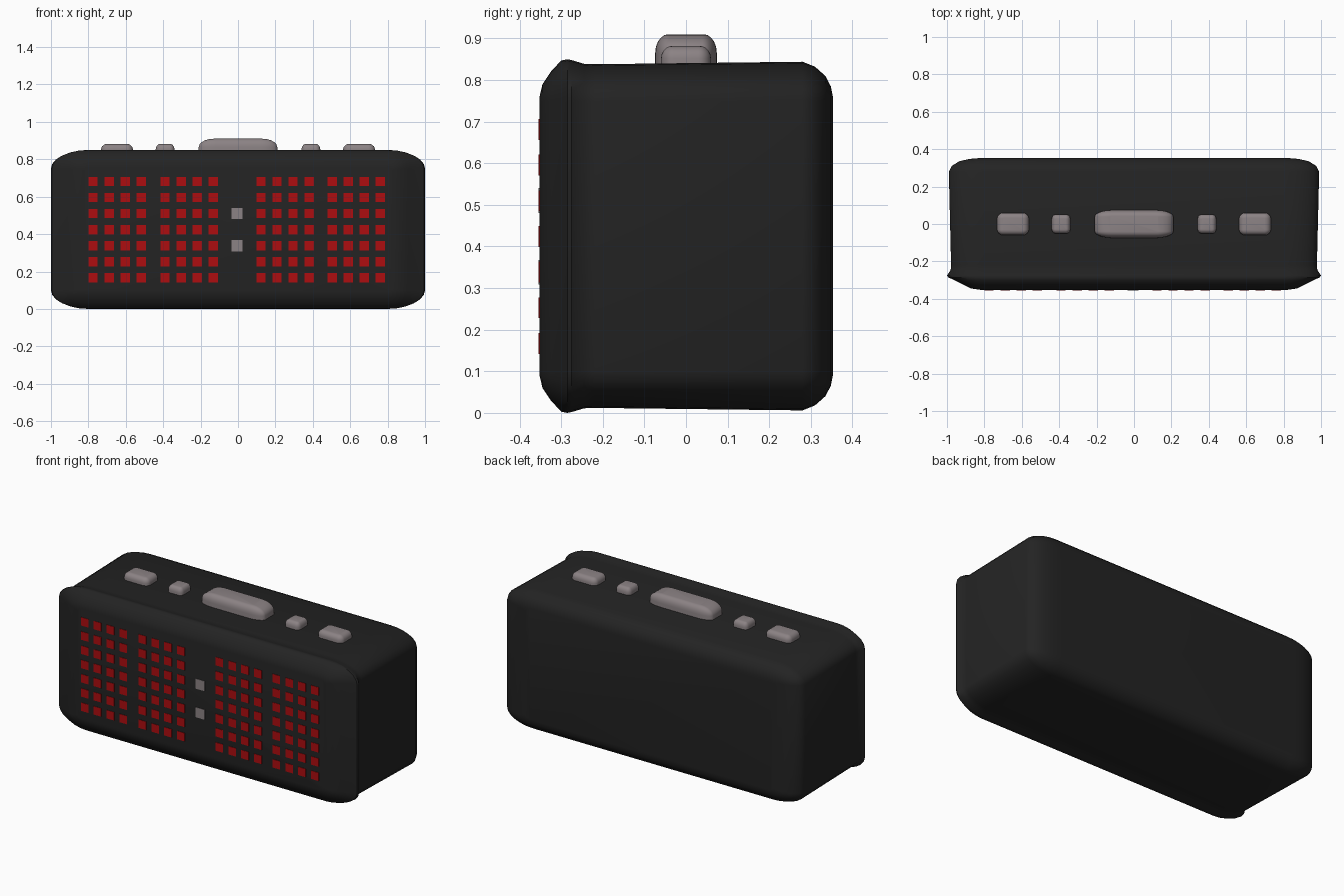
import bpy, bmesh, math

if "Cube" in bpy.data.objects:
    bpy.data.objects.remove(bpy.data.objects["Cube"])


def material(name, rgb):
    m = bpy.data.materials.new(name)
    m.diffuse_color = (*rgb, 1)
    m.use_nodes = True
    m.node_tree.nodes["Principled BSDF"].inputs["Base Color"].default_value = m.diffuse_color
    return m


BLACK = material("black casing", (0.017, 0.017, 0.017))
GREY = material("warm grey", (0.26, 0.225, 0.232))
RED = material("red light", (0.42, 0.004, 0.005))


def finish(bm, name, mat, smooth=True):
    bmesh.ops.recalc_face_normals(bm, faces=bm.faces)
    me = bpy.data.meshes.new(name)
    bm.to_mesh(me)
    bm.free()
    me.materials.append(mat)
    ob = bpy.data.objects.new(name, me)
    bpy.context.collection.objects.link(ob)
    if smooth:
        bpy.ops.object.select_all(action='DESELECT')
        ob.select_set(True)
        bpy.context.view_layer.objects.active = ob
        bpy.ops.object.shade_smooth_by_angle(angle=math.radians(35))
    return ob


def rounded_ring(hu, hv, ru, rv, seg=6):
    """Rectangle outline with elliptical corners."""
    pts = []
    for q, (su, sv) in enumerate([(1, 1), (-1, 1), (-1, -1), (1, -1)]):
        for i in range(seg + 1):
            a = math.pi / 2 * (q + i / seg)
            pts.append((su * (hu - ru) + ru * math.cos(a),
                        sv * (hv - rv) + rv * math.sin(a)))
    return pts


def loft(name, rings, place, mat):
    """Skin rings of (depth, half_u, half_v, corner_u, corner_v)."""
    bm = bmesh.new()
    loops = [[bm.verts.new(place(u, v, d)) for u, v in rounded_ring(hu, hv, ru, rv)]
             for d, hu, hv, ru, rv in rings]
    n = len(loops[0])
    for a, b in zip(loops, loops[1:]):
        for i in range(n):
            j = (i + 1) % n
            bm.faces.new((a[i], a[j], b[j], b[i]))
    bm.faces.new(loops[0])
    bm.faces.new(loops[-1])
    return finish(bm, name, mat)


# casing: front lip, slim waist behind it, rounded back (y, inset x, inset z)
profile = [(-.352, .18, .09), (-.345, .13, .06), (-.325, .09, .03), (-.30, .04, .003),
           (-.285, .006, 0), (-.275, 0, .002), (-.245, .02, .011), (-.22, .022, .012),
           (.28, .01, .006), (.31, .025, .018), (.335, .065, .04), (.348, .12, .065),
           (.353, .18, .09)]
loft("casing",
     [(y, 1 - ix, .425 - iz, max(.2 - ix, .03), max(.1 - iz, .02)) for y, ix, iz in profile],
     lambda u, v, d: (u, d, v + .425), BLACK)


# top buttons: softly domed rounded blocks
def button(name, x, hx, hy, top, rx, ry, drop):
    rings = [(.80, hx, hy, rx, ry)]
    for i in range(6):
        a = math.pi / 2 * i / 5
        k = 1 - math.cos(a)
        rings.append((top - drop + drop * math.sin(a), hx - rx * .9 * k, hy - ry * .9 * k,
                      rx * (1 - .9 * k), ry * (1 - .9 * k)))
    loft(name, rings, lambda u, v, d: (x + u, v, d), GREY)


button("centre_button", 0, .21, .074, .91, .09, .035, .045)
for side, s in (("left", -1), ("right", 1)):
    button(side + "_small_button", s * .39, .05, .052, .882, .025, .025, .03)
    button(side + "_outer_button", s * .647, .085, .06, .882, .035, .03, .03)


# display: thin square plates on the front face
def plates(name, centres, size, mat):
    bm = bmesh.new()
    for x, z in centres:
        geo = bmesh.ops.create_cube(bm, size=1)["verts"]
        bmesh.ops.scale(bm, vec=(size, .005, size), verts=geo)
        bmesh.ops.translate(bm, vec=(x, -.352, z), verts=geo)
    finish(bm, name, mat, False)


STEP = .0857
for n, start in enumerate((-.775, -.39, .123, .503), 1):
    plates(f"digit_lights_{n}",
           [(start + c * STEP, .167 + r * STEP) for c in range(4) for r in range(7)], .05, RED)
plates("colon_lights", [(-.005, .338), (-.005, .51)], .06, GREY)
